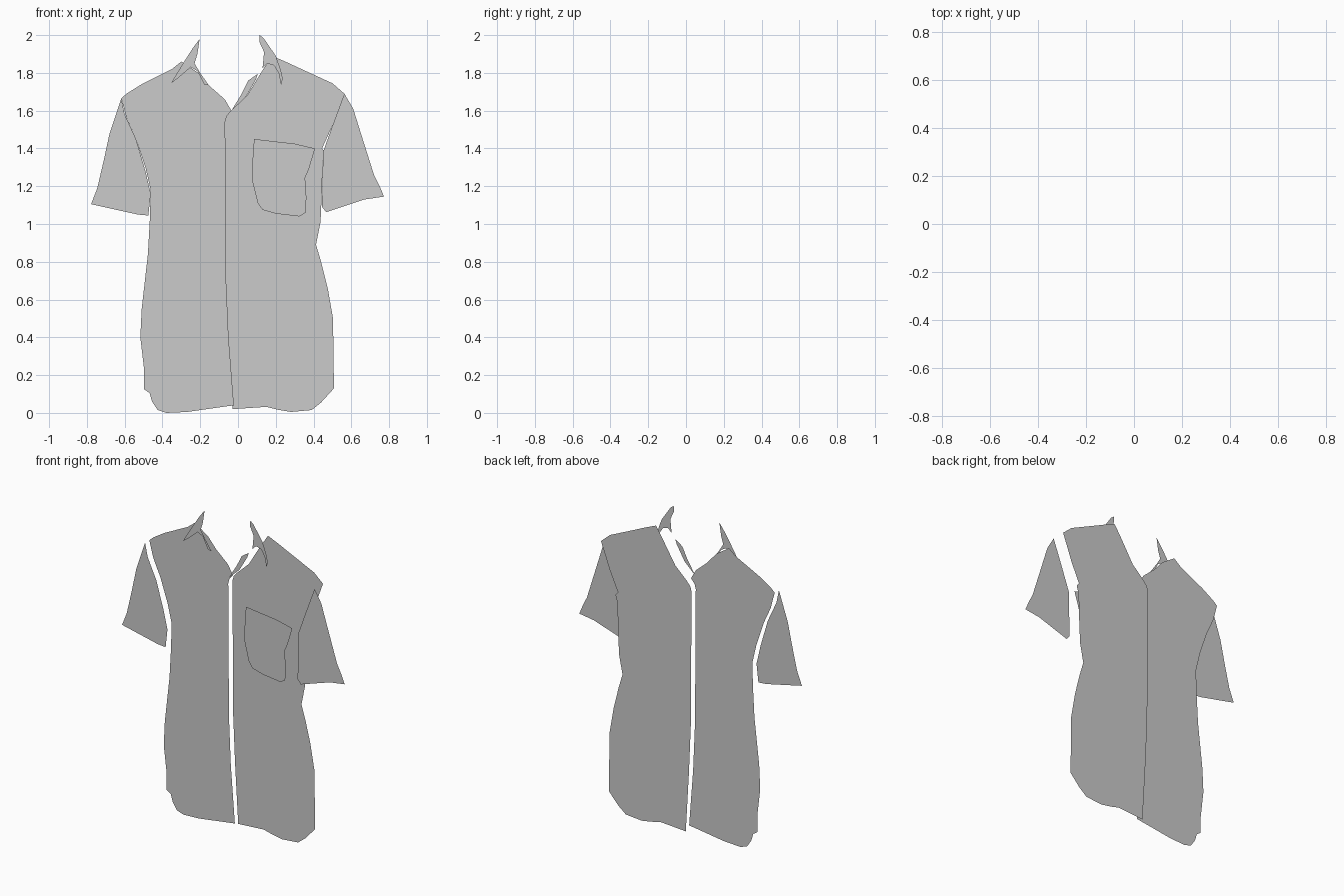
import bpy, bmesh

# The shirt is a stack of flat cut-out pieces in three layers
FRONT, MIDDLE, BACK = -0.042, 0.0, 0.042


def cutout(name, y, outline):
    """Flat piece facing the front, from an (x, z) outline."""
    bm = bmesh.new()
    verts = [bm.verts.new((x, y, z)) for x, z in outline]
    face = bm.faces.new(verts)
    face.normal_update()
    if face.normal.y > 0:
        face.normal_flip()
    bmesh.ops.triangulate(bm, faces=[face])
    mesh = bpy.data.meshes.new(name)
    bm.to_mesh(mesh)
    bm.free()
    obj = bpy.data.objects.new(name, mesh)
    bpy.context.collection.objects.link(obj)
    return obj


# Button edge shared by both body panels
placket = [(-0.035, 1.60), (-0.06, 1.57), (-0.068, 1.54), (-0.063, 0.70), (-0.05, 0.40)]

# Body panel on the -x side
cutout("body_panel_left", MIDDLE, placket + [
    (-0.022, 0.04), (-0.13, 0.025), (-0.27, 0.005), (-0.38, 0.0), (-0.425, 0.015),
    (-0.455, 0.06), (-0.468, 0.105), (-0.497, 0.125), (-0.497, 0.23), (-0.517, 0.40),
    (-0.51, 0.55), (-0.477, 0.84), (-0.467, 1.02), (-0.462, 1.18), (-0.49, 1.30),
    (-0.54, 1.45), (-0.59, 1.56), (-0.618, 1.665), (-0.59, 1.69), (-0.51, 1.74),
    (-0.35, 1.82), (-0.30, 1.86), (-0.21, 1.80), (-0.15, 1.73), (-0.07, 1.66)])

# Body panel on the +x side
cutout("body_panel_right", BACK, placket + [
    (-0.028, 0.02), (0.15, 0.032), (0.21, 0.017), (0.28, 0.005), (0.39, 0.015),
    (0.44, 0.055), (0.508, 0.13), (0.503, 0.50), (0.475, 0.66), (0.44, 0.80),
    (0.413, 0.89), (0.437, 1.01), (0.445, 1.20), (0.448, 1.33), (0.462, 1.38),
    (0.445, 1.40), (0.50, 1.52), (0.563, 1.69), (0.50, 1.745), (0.38, 1.80),
    (0.25, 1.86), (0.18, 1.89), (0.14, 1.83), (0.10, 1.765), (0.045, 1.675)])

# Short sleeves
cutout("sleeve_left", FRONT, [
    (-0.618, 1.665), (-0.60, 1.58), (-0.54, 1.45), (-0.49, 1.28), (-0.462, 1.16),
    (-0.475, 1.045), (-0.53, 1.05), (-0.778, 1.105), (-0.745, 1.19), (-0.71, 1.34),
    (-0.68, 1.48)])
cutout("sleeve_right", FRONT, [
    (0.563, 1.69), (0.61, 1.61), (0.66, 1.45), (0.72, 1.26), (0.75, 1.20),
    (0.773, 1.145), (0.67, 1.13), (0.467, 1.063), (0.445, 1.09), (0.45, 1.38),
    (0.50, 1.52)])

# Chest pocket
cutout("chest_pocket", FRONT, [
    (0.085, 1.45), (0.30, 1.425), (0.408, 1.40), (0.375, 1.29), (0.355, 1.245),
    (0.362, 1.14), (0.358, 1.06), (0.325, 1.04), (0.20, 1.055), (0.13, 1.075),
    (0.105, 1.11), (0.075, 1.23), (0.075, 1.31)])

# Collar wings
cutout("collar_left", FRONT, [
    (-0.203, 1.98), (-0.24, 1.93), (-0.285, 1.86), (-0.355, 1.745), (-0.32, 1.77),
    (-0.25, 1.83), (-0.215, 1.81), (-0.18, 1.74), (-0.155, 1.735), (-0.20, 1.80),
    (-0.23, 1.85), (-0.215, 1.90)])
cutout("collar_right", FRONT, [
    (0.115, 2.0), (0.135, 1.985), (0.20, 1.89), (0.225, 1.82), (0.237, 1.77),
    (0.228, 1.735), (0.215, 1.80), (0.19, 1.84), (0.155, 1.85), (0.13, 1.825),
    (0.138, 1.91), (0.113, 1.965)])

# Inner strip of the collar opening
cutout("collar_strip", FRONT, [
    (-0.035, 1.60), (0.02, 1.69), (0.055, 1.76), (0.105, 1.795), (0.095, 1.765),
    (0.04, 1.67)])
